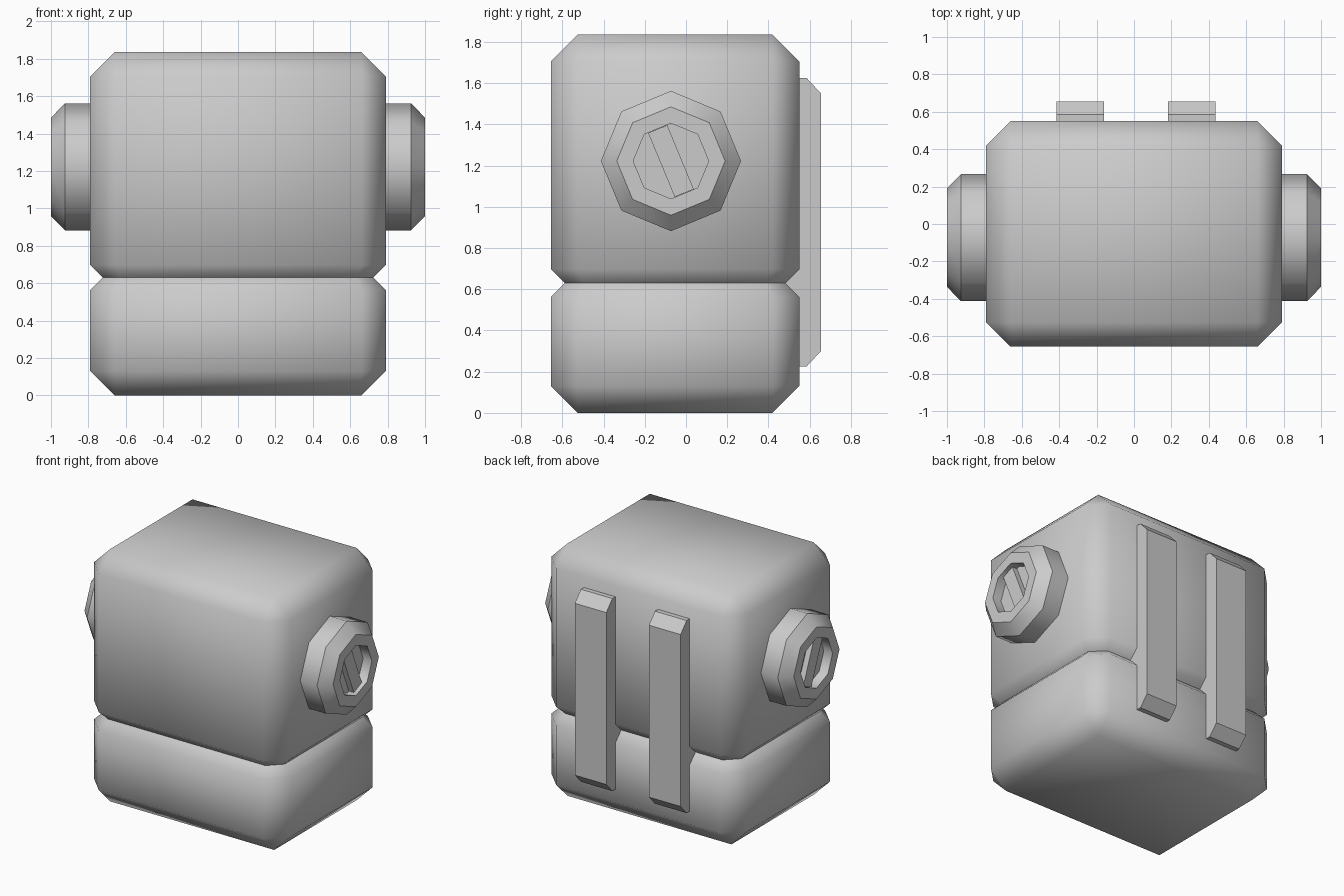
import bpy, bmesh, math
from mathutils import Matrix

if "Cube" in bpy.data.objects:
    bpy.data.objects.remove(bpy.data.objects["Cube"], do_unlink=True)

# One plain grey
grey = bpy.data.materials.new("plain grey")
grey.use_nodes = True
GREY = (0.6, 0.6, 0.6, 1)
grey.diffuse_color = GREY
grey.node_tree.nodes["Principled BSDF"].inputs["Base Color"].default_value = GREY


def finish(bm, name):
    bmesh.ops.recalc_face_normals(bm, faces=bm.faces)
    mesh = bpy.data.meshes.new(name)
    bm.to_mesh(mesh)
    bm.free()
    mesh.materials.append(grey)
    obj = bpy.data.objects.new(name, mesh)
    bpy.context.collection.objects.link(obj)
    return obj


def loft(bm, rings):
    """Skin a list of equal-length point rings and cap both ends."""
    loops = [[bm.verts.new(p) for p in ring] for ring in rings]
    n = len(rings[0])
    for a, b in zip(loops, loops[1:]):
        for i in range(n):
            j = (i + 1) % n
            bm.faces.new((a[i], a[j], b[j], b[i]))
    bm.faces.new(loops[0][::-1])
    bm.faces.new(loops[-1])
    return loops


# Body: chamfered block with a groove around it
HALF_X, HALF_Y, MID_Y, BEVEL, GROOVE, TOP = 0.79, 0.603, -0.053, 0.13, 0.067, 1.835


def body_ring(z, inset, cut):
    x, y = HALF_X - inset, HALF_Y - inset
    pts = []
    for sx, sy in ((1, 1), (-1, 1), (-1, -1), (1, -1)):
        pair = [(sx * x, sy * (y - cut)), (sx * (x - cut), sy * y)]
        pts += pair if sx * sy > 0 else pair[::-1]
    return [(px, py + MID_Y, z) for px, py in pts]


bm = bmesh.new()
groove_cut = BEVEL - GROOVE * (2 - math.sqrt(2))
loops = loft(bm, [body_ring(*r) for r in (
    (0, BEVEL, 0),
    (BEVEL, 0, BEVEL),
    (0.63 - GROOVE, 0, BEVEL),
    (0.63, GROOVE, groove_cut),
    (0.63 + GROOVE, 0, BEVEL),
    (TOP - BEVEL, 0, BEVEL),
    (TOP, BEVEL, 0))])
bmesh.ops.remove_doubles(bm, verts=bm.verts, dist=0.0001)
for f in bm.faces:
    f.smooth = True
for e in bm.edges:
    if all(abs(v.co.z - 0.63) < 0.001 for v in e.verts):
        e.smooth = False
finish(bm, "body")

# Side knobs: recessed octagonal dials, each with a slanted grip
HUB_Y, HUB_Z = -0.073, 1.222


def knob(side, label):
    bm = bmesh.new()
    profile = [(0.7, 0.34), (0.925, 0.34), (1.0, 0.263), (1.0, 0.183), (0.93, 0.183)]
    angles = [i * math.tau / 8 for i in range(8)]
    loops = loft(bm, [[(side * x, HUB_Y + r * math.sin(a), HUB_Z + r * math.cos(a))
                       for a in angles] for x, r in profile])
    bm.faces.ensure_lookup_table()
    for f in bm.faces:
        f.smooth = len(f.verts) == 4 and f.calc_center_median().x * side < 0.99
    for loop in loops:
        for i in range(8):
            bm.edges.get((loop[i - 1], loop[i])).smooth = False
    finish(bm, label + "_knob")

    bm = bmesh.new()
    place = (Matrix.Translation((side * 0.945, HUB_Y, HUB_Z))
             @ Matrix.Rotation(math.radians(22.5), 4, "X")
             @ Matrix.Diagonal((0.05, 0.1, 0.336, 1)))
    bmesh.ops.create_cube(bm, size=1, matrix=place)
    finish(bm, label + "_knob_grip")


knob(1, "left")
knob(-1, "right")

# Back rails: upright bars with chamfered outer ends
RAIL = [(0.48, 0.225), (0.585, 0.225), (0.655, 0.3),
        (0.655, 1.55), (0.585, 1.625), (0.48, 1.625)]
for label, x0, x1 in (("right", -0.415, -0.16), ("left", 0.183, 0.436)):
    bm = bmesh.new()
    loft(bm, [[(x, y, z) for y, z in RAIL] for x in (x0, x1)])
    finish(bm, label + "_back_rail")
